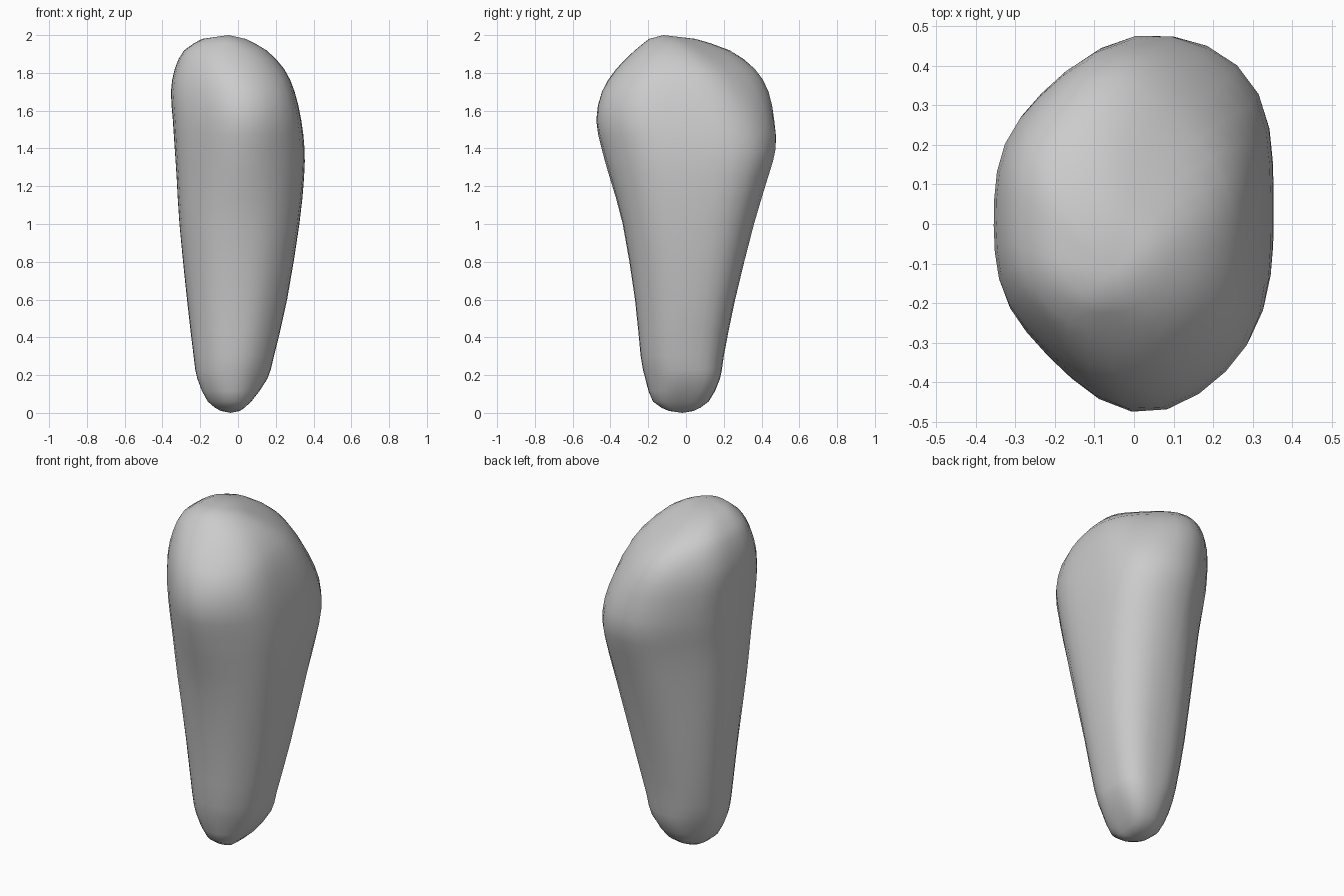
import bpy, bmesh
from math import cos, sin, pi, sqrt

if "Cube" in bpy.data.objects:
    bpy.data.objects.remove(bpy.data.objects["Cube"])

SIDES, STEPS, POWER, FULLNESS = 32, 2, 9, 1.03

# Section extents per height: z, then min/max along x, y, and the two diagonals
# s = (x + y)/sqrt2 and t = (y - x)/sqrt2
SECTIONS = [
    (0.01, -.09, .01, -.09, .04, -.10, .02, -.07, .07),
    (0.06, -.16, .07, -.175, .12, -.17, .11, -.13, .13),
    (0.18, -.215, .155, -.215, .18, -.22, .19, -.175, .18),
    (0.30, -.235, .19, -.24, .20, -.24, .215, -.21, .215),
    (0.60, -.27, .26, -.27, .26, -.27, .285, -.26, .265),
    (1.00, -.31, .325, -.335, .36, -.32, .38, -.335, .31),
    (1.25, -.325, .35, -.405, .435, -.345, .445, -.375, .34),
    (1.40, -.335, .352, -.447, .475, -.36, .46, -.395, .365),
    (1.55, -.345, .335, -.475, .467, -.37, .42, -.41, .38),
    (1.70, -.355, .30, -.445, .437, -.365, .34, -.385, .38),
    (1.82, -.335, .245, -.37, .365, -.34, .245, -.31, .35),
    (1.92, -.285, .15, -.27, .23, -.295, .11, -.215, .29),
    (1.98, -.19, .04, -.195, .05, -.215, -.01, -.11, .16),
]


def blend(a, b, c, d, u):
    """Catmull-Rom blend between rows b and c."""
    return [0.5 * (2 * q + (r - p) * u + (2 * p - 5 * q + 4 * r - s) * u * u
                   + (3 * q - p - 3 * r + s) * u ** 3)
            for p, q, r, s in zip(a, b, c, d)]


def fit(values, lo, hi):
    """Stretch values to span exactly lo..hi."""
    a, b = min(values), max(values)
    return [lo + (v - a) * (hi - lo) / (b - a) for v in values]


def ring(row):
    """Rounded convex outline that touches the eight given extents."""
    z, x0, x1, y0, y1, s0, s1, t0, t1 = row
    cx, cy = (x0 + x1) / 2, (y0 + y1) / 2
    cs, ct = (cx + cy) / sqrt(2), (cy - cx) / sqrt(2)
    reach = [x1 - cx, s1 - cs, y1 - cy, t1 - ct, cx - x0, cs - s0, cy - y0, ct - t0]
    reach = [h * (FULLNESS if k % 2 else 1) for k, h in enumerate(reach)]
    xs, ys = [], []
    for i in range(SIDES):
        a = 2 * pi * i / SIDES
        total = sum((max(0, cos(a - k * pi / 4)) / max(h, .01)) ** POWER
                    for k, h in enumerate(reach))
        r = total ** (-1 / POWER)
        xs.append(r * cos(a))
        ys.append(r * sin(a))
    return [(x, y, z) for x, y in zip(fit(xs, x0, x1), fit(ys, y0, y1))]


# Smoothly interpolated stack of sections
rows = []
last = len(SECTIONS) - 1
for i in range(last):
    four = [SECTIONS[min(max(i + k, 0), last)] for k in (-1, 0, 1, 2)]
    rows += [blend(*four, j / STEPS) for j in range(STEPS)]
rows.append(SECTIONS[last])

# Tapered stone body
bm = bmesh.new()
rings = [[bm.verts.new(p) for p in ring(r)] for r in rows]
bottom = bm.verts.new((-.04, -.02, 0))
top = bm.verts.new((-.05, -.12, 2))
for i in range(SIDES):
    j = (i + 1) % SIDES
    for lo, hi in zip(rings, rings[1:]):
        bm.faces.new((lo[i], lo[j], hi[j], hi[i]))
    bm.faces.new((bottom, rings[0][j], rings[0][i]))
    bm.faces.new((top, rings[-1][i], rings[-1][j]))
bmesh.ops.recalc_face_normals(bm, faces=bm.faces)
mesh = bpy.data.meshes.new("tapered_stone")
bm.to_mesh(mesh)
bm.free()
mesh.shade_smooth()
body = bpy.data.objects.new("tapered_stone", mesh)
bpy.context.collection.objects.link(body)
